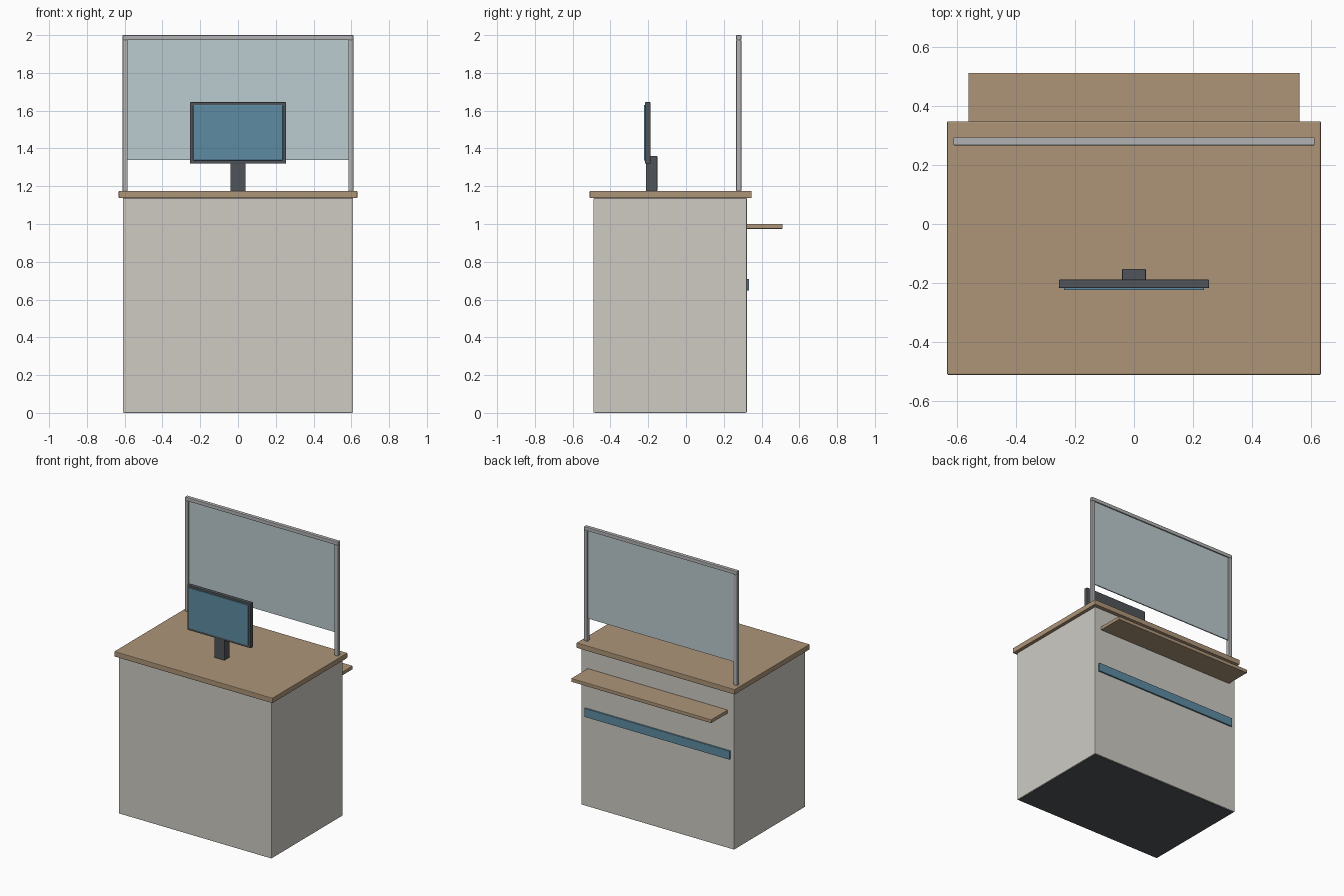
import bpy, bmesh

if "Cube" in bpy.data.objects:
    bpy.data.objects.remove(bpy.data.objects["Cube"])


def material(name, rgb):
    m = bpy.data.materials.new(name)
    m.diffuse_color = (*rgb, 1)
    m.use_nodes = True
    m.node_tree.nodes["Principled BSDF"].inputs["Base Color"].default_value = m.diffuse_color
    return m


wood = material("wood", (0.42, 0.30, 0.19))
cream = material("cream_panel", (0.62, 0.60, 0.55))
metal = material("brushed_metal", (0.45, 0.45, 0.46))
dark = material("dark_plastic", (0.08, 0.09, 0.10))
blue = material("blue_panel", (0.11, 0.26, 0.36))
glass = material("glass_tint", (0.50, 0.60, 0.63))


def box(name, x, y, z, mat, bevel=0.004):
    """Box from (min, max) ranges with softly broken edges."""
    ranges = (x, y, z)
    bm = bmesh.new()
    bmesh.ops.create_cube(bm, size=1)
    for v in bm.verts:
        v.co = [(a + b) / 2 + c * (b - a) for (a, b), c in zip(ranges, v.co)]
    mesh = bpy.data.meshes.new(name)
    bm.to_mesh(mesh)
    bm.free()
    mesh.materials.append(mat)
    obj = bpy.data.objects.new(name, mesh)
    bpy.context.collection.objects.link(obj)
    if bevel:
        mod = obj.modifiers.new("edge_bevel", 'BEVEL')
        mod.width = bevel
        mod.segments = 2
    return obj


# Counter body, base, worktop
box("base_plinth", (-0.602, 0.602), (-0.482, 0.314), (0, 0.06), dark, 0)
box("counter_body", (-0.61, 0.61), (-0.49, 0.322), (0.002, 1.137), cream)
box("worktop", (-0.632, 0.632), (-0.51, 0.347), (1.137, 1.175), wood)

# Customer side: shelf and accent strip
box("customer_shelf", (-0.56, 0.56), (0.322, 0.511), (0.974, 1.0), wood)
box("accent_strip", (-0.58, 0.58), (0.318, 0.333), (0.648, 0.71), blue, 0.002)

# Screen guard: posts, top rail, glass
for side, s in (("left", -1), ("right", 1)):
    box(f"{side}_post", sorted((s * 0.584, s * 0.611)), (0.266, 0.293),
        (1.175, 1.974), metal, 0.003)
box("top_rail", (-0.611, 0.611), (0.266, 0.293), (1.974, 2.0), metal, 0.003)
box("guard_glass", (-0.585, 0.585), (0.276, 0.284), (1.338, 1.975), glass, 0)

# Monitor
box("monitor_stand", (-0.04, 0.04), (-0.213, -0.152), (1.175, 1.36), dark, 0.002)
box("monitor_casing", (-0.254, 0.254), (-0.217, -0.188), (1.32, 1.645), dark)
box("monitor_screen", (-0.237, 0.237), (-0.223, -0.213), (1.337, 1.63), blue, 0.002)
